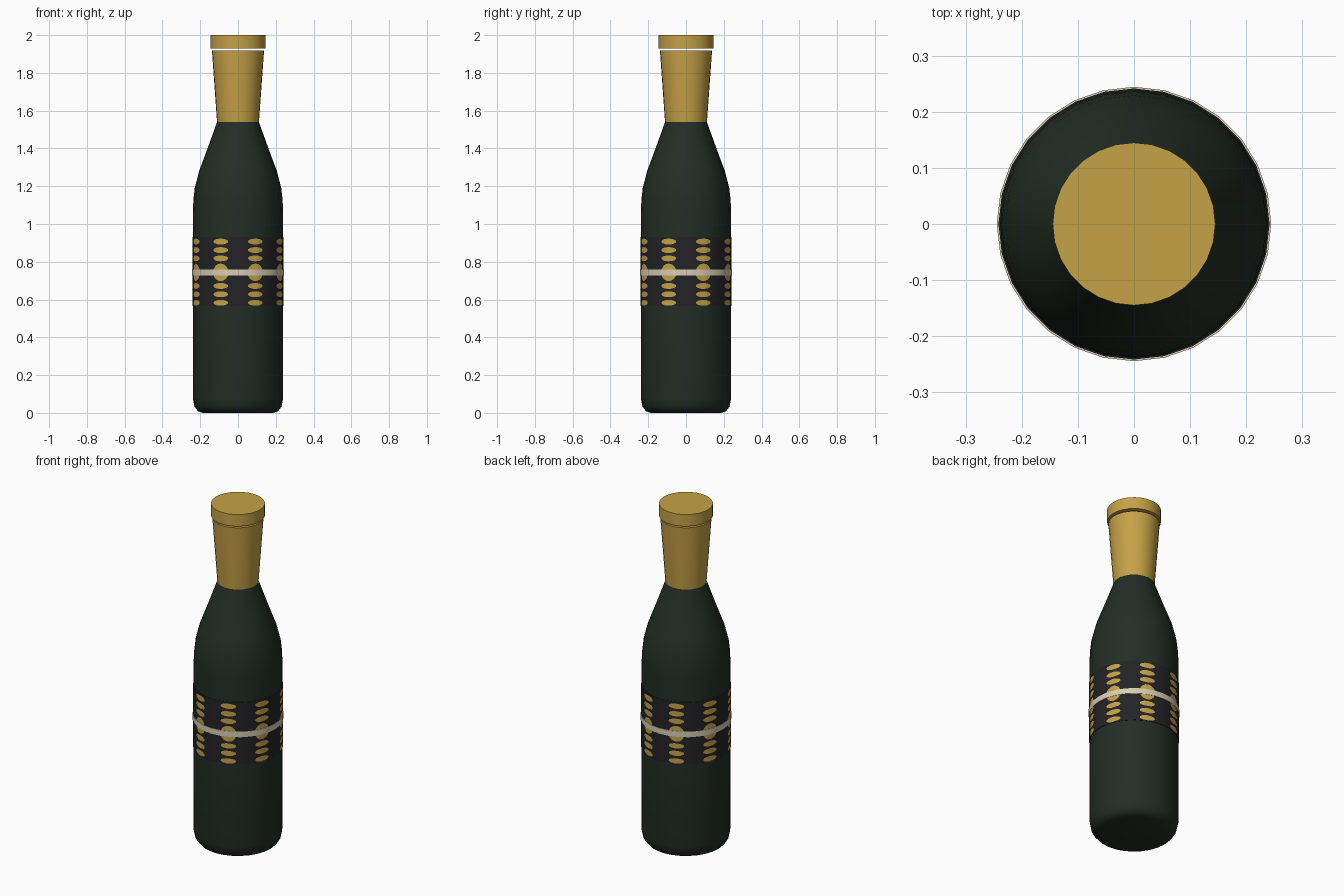
import bpy, bmesh, math

if "Cube" in bpy.data.objects:
    bpy.data.objects.remove(bpy.data.objects["Cube"])

SIDES = 28


def material(name, rgb):
    m = bpy.data.materials.new(name)
    m.diffuse_color = (*rgb, 1)
    m.use_nodes = True
    m.node_tree.nodes["Principled BSDF"].inputs["Base Color"].default_value = m.diffuse_color
    return m


GREEN = material("dark_green_glass", (0.016, 0.027, 0.018))
GOLD = material("gold_foil", (0.56, 0.36, 0.062))
BLACK = material("charcoal_label", (0.017, 0.016, 0.019))
CREAM = material("cream_band", (0.68, 0.61, 0.45))


def finish(name, bm, mat):
    me = bpy.data.meshes.new(name)
    bm.to_mesh(me)
    bm.free()
    ob = bpy.data.objects.new(name, me)
    bpy.context.collection.objects.link(ob)
    me.materials.append(mat)
    bpy.ops.object.select_all(action='DESELECT')
    ob.select_set(True)
    bpy.context.view_layer.objects.active = ob
    bpy.ops.object.shade_smooth_by_angle(angle=math.radians(40))
    return ob


def lathe(name, profile, mat, capped=True):
    """Spin (radius, z) pairs, listed bottom to top, around the z axis."""
    bm = bmesh.new()
    rings = []
    for r, z in profile:
        rings.append([bm.verts.new((r * math.cos(math.tau * i / SIDES),
                                    r * math.sin(math.tau * i / SIDES), z))
                      for i in range(SIDES)])
    for lo, hi in zip(rings, rings[1:]):
        for i in range(SIDES):
            j = (i + 1) % SIDES
            bm.faces.new((lo[i], lo[j], hi[j], hi[i]))
    if capped:
        bm.faces.new(rings[0][::-1])
        bm.faces.new(rings[-1])
    return finish(name, bm, mat)


# Glass body
lathe("bottle_body", [(0.185, 0.0), (0.212, 0.009), (0.23, 0.032), (0.239, 0.075),
                      (0.239, 0.56), (0.239, 1.06), (0.236, 1.13), (0.229, 1.19),
                      (0.206, 1.28), (0.161, 1.40), (0.109, 1.545)], GREEN)

# Foil sleeve around the neck, and the separate stopper top
lathe("neck_foil", [(0.111, 1.54), (0.138, 1.918)], GOLD)
lathe("stopper_top", [(0.145, 1.93), (0.145, 2.0)], GOLD)

# Wrap-around label and the band across its middle
lathe("label", [(0.238, 0.565), (0.2415, 0.565), (0.2415, 0.932), (0.238, 0.932)], BLACK, False)
lathe("label_band", [(0.24, 0.727), (0.2445, 0.727), (0.2445, 0.76), (0.24, 0.76)], CREAM, False)


def add_spot(bm, angle, z, half_angle, half_h, steps=10):
    """Thin oval plate that follows the curve of the label."""
    prev = None
    for k in range(steps + 1):
        t = -math.cos(math.pi * k / steps)
        h = half_h * math.sqrt(max(0.0, 1 - t * t)) + 0.0005
        a = angle + half_angle * t
        # distance to the flat-sided label surface at this angle
        step = math.tau / SIDES
        r = 0.2415 * math.cos(step / 2) / math.cos(a % step - step / 2) + 0.0015
        pair = [bm.verts.new((r * math.cos(a), r * math.sin(a), z + s * h)) for s in (-1, 1)]
        if prev:
            bm.faces.new((prev[0], pair[0], pair[1], prev[1]))
        prev = pair


# Eight columns of gold ovals, with a large one behind the band
bm = bmesh.new()
for c in range(8):
    ang = math.radians(22.5 + 45 * c)
    add_spot(bm, ang, 0.744, math.radians(10.5), 0.046)
    for off in (0.073, 0.117, 0.162):
        for s in (-1, 1):
            add_spot(bm, ang, 0.745 + s * off, math.radians(10), 0.015)
finish("label_gold_spots", bm, GOLD)
